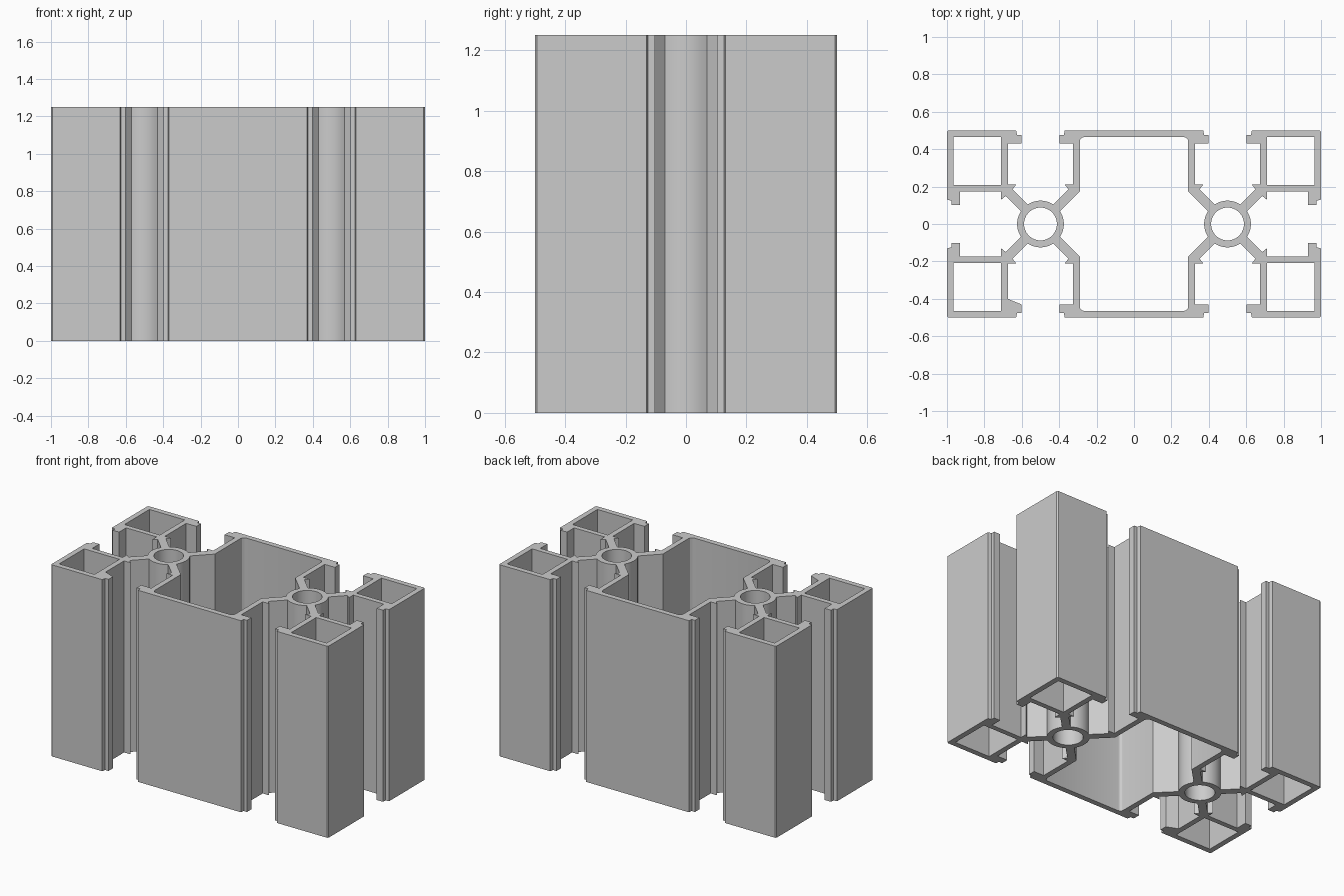
import bpy
import bmesh
from math import sin, cos, radians

cube = bpy.data.objects.get("Cube")
if cube:
    bpy.data.objects.remove(cube, do_unlink=True)

HEIGHT = 1.25
RING_X, RING_R, BORE_R = 0.5, 0.125, 0.088
SPOKE = 33.5            # angle from a main axis where a spoke edge meets the ring


def arc(start, end, steps, radius=RING_R):
    """Points on a circle around the right-hand ring, both ends included."""
    angles = [radians(start + (end - start) * i / steps) for i in range(steps + 1)]
    return [(RING_X + radius * cos(a), radius * sin(a)) for a in angles]


def flip(points, sx, sy):
    return [(x * sx, y * sy) for x, y in points]


def around(a, b, c, d):
    """Join four quarter paths, clockwise from the back right, into one loop."""
    return a + flip(b, 1, -1)[::-1] + flip(c, -1, -1) + flip(d, -1, 1)[::-1]


def outer_quarter(slanted=False):
    # middle chamber: plate edge, hook, wall and lip
    path = [(0.37, 0.5), (0.375, 0.476), (0.398, 0.476), (0.398, 0.43),
            (0.325, 0.43), (0.325, 0.21), (0.37, 0.21), (0.35, 0.185)]
    # ring between the two spokes
    path += arc(90 + SPOKE, 90 - SPOKE, 8)
    # lip, wall and hook of the corner box
    path += [(0.65, 0.185), (0.63, 0.21), (0.675, 0.21)]
    path += [(0.675, 0.4)] if slanted else [(0.675, 0.43)]
    path += [(0.602, 0.43), (0.602, 0.476), (0.625, 0.476), (0.63, 0.5)]
    # outside corner and side slot
    path += [(0.993, 0.5), (1, 0.493), (1, 0.13), (0.976, 0.125),
             (0.976, 0.102), (0.93, 0.102), (0.93, 0.175), (0.71, 0.175),
             (0.71, 0.13), (0.685, 0.15)]
    # half of the ring facing the side slot
    return path + arc(SPOKE, SPOKE / 7, 3)


# central chamber quarter with a rounded corner, spoke edge and ring
chamber = [(0.265, 0.465), (0.2775, 0.462), (0.287, 0.4525), (0.29, 0.44), (0.29, 0.175)]
chamber += arc(180 - SPOKE, 180 - SPOKE / 7, 3)

# one closed loop per boundary of the cross-section
plain = outer_quarter()
loops = [around(plain, plain, outer_quarter(slanted=True), plain),
         around(chamber, chamber, chamber, chamber)]
box = [(0.71, 0.208), (0.965, 0.208), (0.965, 0.465), (0.71, 0.465)]
bore = arc(0, 350, 35, BORE_R)
for sx in (1, -1):
    loops.append(flip(bore, sx, 1))
    for sy in (1, -1):
        loops.append(flip(box, sx, sy))

# filled two-dimensional curve, extruded to full height
curve = bpy.data.curves.new("rail_section", "CURVE")
curve.dimensions = "2D"
curve.fill_mode = "BOTH"
curve.extrude = HEIGHT / 2
for loop in loops:
    spline = curve.splines.new("POLY")
    spline.points.add(len(loop) - 1)
    for point, (x, y) in zip(spline.points, loop):
        point.co = (x, y, 0, 1)
    spline.use_cyclic_u = True
helper = bpy.data.objects.new("rail_section", curve)
bpy.context.collection.objects.link(helper)
bpy.context.view_layer.update()
mesh = bpy.data.meshes.new_from_object(
    helper.evaluated_get(bpy.context.evaluated_depsgraph_get()))
bpy.data.objects.remove(helper, do_unlink=True)

# weld the caps to the sides and stand the rail on the floor
bm = bmesh.new()
bm.from_mesh(mesh)
bmesh.ops.remove_doubles(bm, verts=bm.verts[:], dist=0.0005)
bmesh.ops.translate(bm, verts=bm.verts[:], vec=(0, 0, HEIGHT / 2))
bmesh.ops.recalc_face_normals(bm, faces=bm.faces[:])
bm.to_mesh(mesh)
bm.free()

# bare metal material
metal = bpy.data.materials.new("light grey metal")
metal.use_nodes = True
grey = (0.6, 0.6, 0.6, 1)
metal.diffuse_color = grey
metal.node_tree.nodes["Principled BSDF"].inputs["Base Color"].default_value = grey
mesh.materials.clear()
mesh.materials.append(metal)

mesh.name = "slotted_rail"
rail = bpy.data.objects.new("slotted_rail", mesh)
bpy.context.collection.objects.link(rail)
bpy.ops.object.select_all(action="DESELECT")
rail.select_set(True)
bpy.context.view_layer.objects.active = rail
bpy.ops.object.shade_smooth_by_angle(angle=radians(25))
